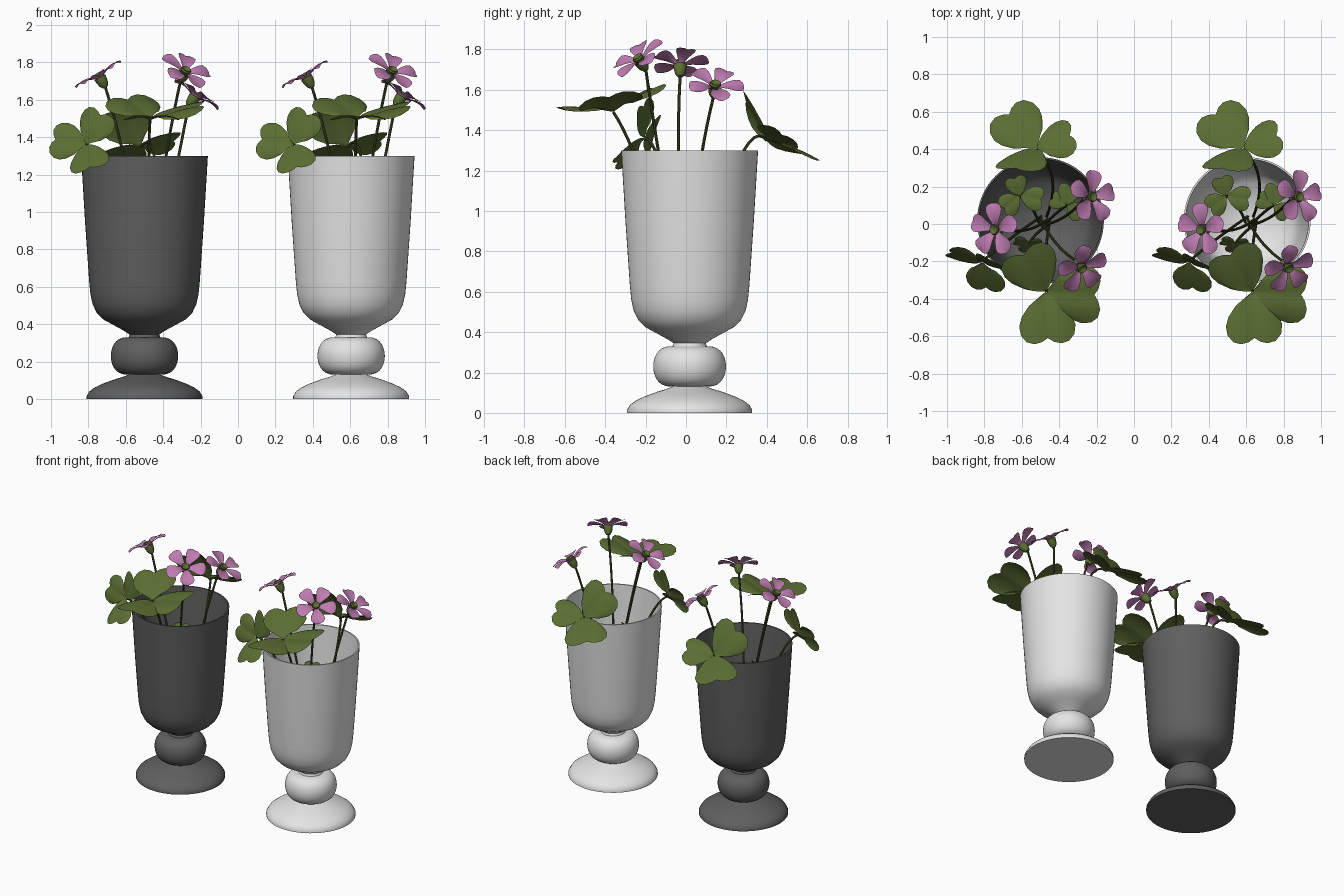
import bpy, bmesh, math
from mathutils import Vector as V

if "Cube" in bpy.data.objects:
    bpy.data.objects.remove(bpy.data.objects["Cube"])

def mat(name, c):
    m = bpy.data.materials.new(name)
    m.diffuse_color = (*c, 1)
    m.use_nodes = True
    m.node_tree.nodes["Principled BSDF"].inputs["Base Color"].default_value = m.diffuse_color
    return m

DARK = mat("dark grey ceramic", (0.115, 0.115, 0.115))
LIGHT = mat("white ceramic", (0.78, 0.78, 0.78))
GREEN = mat("leaf green", (0.105, 0.155, 0.033))
STEM = mat("stem green", (0.06, 0.085, 0.022))
PINK = mat("petal pink", (0.52, 0.2, 0.44))

def finish(bm, name, material, fix=False):
    if fix:
        bmesh.ops.recalc_face_normals(bm, faces=bm.faces)
    me = bpy.data.meshes.new(name)
    bm.to_mesh(me)
    bm.free()
    me.materials.append(material)
    ob = bpy.data.objects.new(name, me)
    bpy.context.collection.objects.link(ob)
    bpy.ops.object.select_all(action='DESELECT')
    ob.select_set(True)
    bpy.context.view_layer.objects.active = ob
    bpy.ops.object.shade_smooth_by_angle(angle=math.radians(40))
    return ob

def frame(n, hint=V((1, 0, 0))):
    n = n.normalized()
    x = (hint - n * hint.dot(n)).normalized()
    return x, n.cross(x), n

def lathe(bm, prof, origin, n=V((0, 0, 1)), seg=64):
    """Revolve (radius, height) points around axis n; zero radius makes a pole."""
    x, y, z = frame(n)
    rings = []
    for r, h in prof:
        if r == 0:
            rings.append([bm.verts.new(origin + z * h)])
        else:
            rings.append([bm.verts.new(origin + z * h + r * (x * math.cos(a) + y * math.sin(a)))
                          for a in (2 * math.pi * k / seg for k in range(seg))])
    for a, b in zip(rings, rings[1:]):
        for k in range(seg):
            j = (k + 1) % seg
            if len(a) == 1:
                bm.faces.new((a[0], b[j], b[k]))
            elif len(b) == 1:
                bm.faces.new((a[k], a[j], b[0]))
            else:
                bm.faces.new((a[k], a[j], b[j], b[k]))

def sheet(bm, rows):
    vs = [[bm.verts.new(p) for p in r] for r in rows]
    for a, b in zip(vs, vs[1:]):
        for k in range(len(a) - 1):
            bm.faces.new((a[k], b[k], b[k + 1], a[k + 1]))

# heart outline: (angle from the midrib, reach)
HEART = [(0, .85), (7, .93), (15, .99), (24, 1), (33, .94), (41, .82), (47, .66), (53, .42)]
HEART = [(-a, r) for a, r in HEART[:0:-1]] + HEART

def leaflet(bm, hub, tip, hint):
    d = tip - hub
    L = d.length / 0.92
    x, y, n = frame(hint - d * (hint.dot(d) / d.length_squared), d)
    rows = []
    for i in range(7):
        t = 0.03 + 0.97 * i / 6
        row = []
        for a, r in reversed(HEART):
            u = L * r * t * math.cos(math.radians(a))
            w = L * r * t * math.sin(math.radians(a)) * 0.95
            h = 0.18 * abs(w) - 0.5 * w * w / L + 0.12 * L * t * (1 - t)
            row.append(hub + x * u + y * w + n * h)
        rows.append(row[::-1])
    sheet(bm, rows)

def tube(bm, p0, p1, p2, r=0.0075, seg=8, n=14):
    rings = []
    for i in range(n + 1):
        t = i / n
        p = p0 * (1 - t) ** 2 + p1 * 2 * t * (1 - t) + p2 * t * t
        d = (p1 - p0) * (1 - t) + (p2 - p1) * t
        x, y, _ = frame(d, V((0.8, 0.6, 0.05)))
        rings.append([bm.verts.new(p + r * (x * math.cos(a) + y * math.sin(a)))
                      for a in (2 * math.pi * k / seg for k in range(seg))])
    for a, b in zip(rings, rings[1:]):
        for k in range(seg):
            bm.faces.new((a[k], a[(k + 1) % seg], b[(k + 1) % seg], b[k]))

# goblet vases: foot, ball knop, thin-walled bowl
BALL = [(0.085 + 0.095 * math.sin(math.pi * k / 14) ** 0.75, 0.23 - 0.1 * math.cos(math.pi * k / 14))
        for k in range(15)]
PROFILE = [(0, 0), (0.31, 0), (0.31, 0.015), (0.295, 0.04), (0.265, 0.062), (0.22, 0.083), (0.16, 0.105),
           (0.11, 0.12)] + BALL + [
           (0.08, 0.345), (0.11, 0.365), (0.165, 0.395), (0.22, 0.425), (0.255, 0.46), (0.277, 0.505),
           (0.289, 0.56), (0.296, 0.63), (0.318, 0.95), (0.339, 1.3), (0.329, 1.3), (0.308, 0.95),
           (0.286, 0.63), (0.267, 0.51), (0.243, 0.465), (0.2, 0.43), (0.1, 0.385), (0, 0.37)]
SHIFT = 1.105
for name, m, x in (("dark_vase", DARK, -0.5), ("white_vase", LIGHT, -0.5 + SHIFT)):
    bm = bmesh.new()
    lathe(bm, PROFILE, V((x, 0.018, 0)))
    finish(bm, name, m, True)

# leaves: hub, stem bend, then (tip, facing) for each leaflet
LEAVES = [
    ((-0.47, -0.36, 1.49), (-0.49, -0.2, 1.25), [((-0.60, -0.15, 1.61), (0, -0.3, 1)),
        ((-0.46, -0.63, 1.51), (0, 0, 1)), ((-0.19, -0.38, 1.57), (-0.1, -0.2, 1))]),
    ((-0.52, 0.40, 1.35), (-0.38, 0.26, 1.52), [((-0.68, 0.60, 1.27), (-0.1, 0.4, 0.9)),
        ((-0.33, 0.48, 1.38), (0, 0.5, 0.8)), ((-0.64, 0.29, 1.55), (-0.2, 0.8, 0.5))]),
    ((-0.81, -0.20, 1.36), (-0.70, -0.10, 1.33), [((-0.99, -0.15, 1.39), (-0.1, -0.9, 0.3)),
        ((-0.79, -0.35, 1.23), (-0.3, -0.8, 0.6)), ((-0.73, -0.21, 1.53), (-0.3, -0.9, 0.3))]),
    ((-0.61, 0.15, 1.02), (-0.54, 0.10, 0.85), [((-0.64, 0.25, 1.04), (0, 0, 1)),
        ((-0.49, 0.13, 1.03), (0, 0, 1)), ((-0.70, 0.08, 1.0), (0, 0, 1))]),
    ((-0.36, 0.10, 1.05), (-0.42, 0.06, 0.85), [((-0.34, 0.21, 1.06), (0, 0, 1)),
        ((-0.44, 0.14, 1.05), (0, 0, 1)), ((-0.28, 0.05, 1.04), (0, 0, 1))]),
    ((-0.56, -0.10, 1.08), (-0.52, -0.04, 0.9), [((-0.64, -0.09, 1.10), (0, -0.8, 0.5)),
        ((-0.49, -0.10, 1.10), (0, -0.8, 0.5)), ((-0.57, -0.15, 1.0), (0, -0.8, 0.5))]),
]
# flowers: centre, facing, stem bend
FLOWERS = [
    ((-0.745, -0.03, 1.73), (-0.5, -0.02, 0.87), (-0.56, -0.06, 1.2)),
    ((-0.28, -0.235, 1.755), (0.38, -0.5, 0.75), (-0.43, -0.12, 1.15)),
    ((-0.225, 0.145, 1.625), (0.55, 0.12, 0.82), (-0.36, 0.02, 1.1)),
]
PETAL = [(0.012, 0.008, -0.03), (0.03, 0.017, -0.008), (0.06, 0.032, 0.004), (0.09, 0.046, 0.01),
         (0.115, 0.05, 0.011), (0.133, 0.038, 0.006), (0.143, 0.016, 0.0)]

root = V((-0.48, 0.015, 0.385))
leaves, stems, petals, greens = (bmesh.new() for _ in range(4))
for i, (hub, bend, tips) in enumerate(LEAVES):
    hub = V(hub)
    a = 1.1 * i
    tube(stems, root + 0.03 * V((math.cos(a), math.sin(a), 0)), V(bend), hub)
    for tip, face in tips:
        leaflet(leaves, hub, V(tip), V(face))

for i, (c, n, bend) in enumerate(FLOWERS):
    c, n = V(c), V(n).normalized()
    a = 2.1 * i + 0.5
    tube(stems, root + 0.02 * V((math.cos(a), math.sin(a), 0)), V(bend), c - n * 0.07)
    x, y, z = frame(n)
    for k in range(5):
        t = 2 * math.pi * k / 5 + 0.3
        u, w = x * math.cos(t) + y * math.sin(t), y * math.cos(t) - x * math.sin(t)
        sheet(petals, [[c + u * r + w * (hw * s) + z * (h + 0.006 * s * s) for s in (-1, -.6, -.2, .2, .6, 1)]
                       for r, hw, h in PETAL])
    # calyx cup under the petals and the green heart above them
    lathe(greens, [(0, -0.078), (0.014, -0.074), (0.026, -0.055), (0.031, -0.03), (0.033, -0.012),
                   (0.02, -0.022), (0, -0.03)], c, n, 16)
    lathe(greens, [(0.012, -0.03), (0.029, 0.004), (0.025, 0.014), (0.014, 0.008), (0, 0.0)], c, n, 10)

parts = [finish(leaves, "clover_leaves", GREEN), finish(stems, "stems", STEM, True),
         finish(petals, "petals", PINK), finish(greens, "flower_centres", GREEN, True)]

# same plant in the second vase
for ob in parts:
    twin = ob.copy()
    twin.name = ob.name + "_right"
    twin.location.x = SHIFT
    bpy.context.collection.objects.link(twin)
